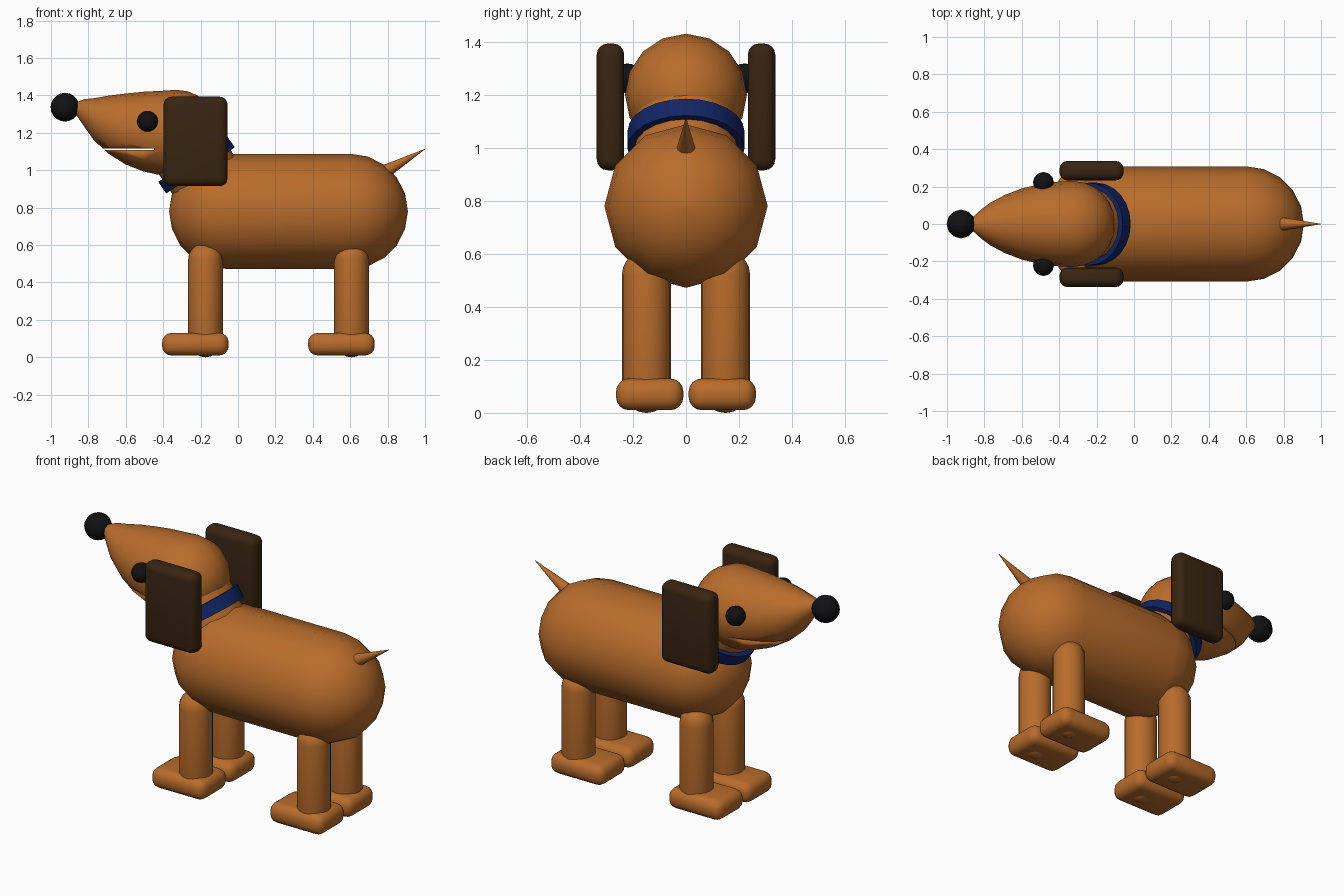
import bpy, bmesh, math
from mathutils import Vector, Matrix

if "Cube" in bpy.data.objects:
    bpy.data.objects.remove(bpy.data.objects["Cube"])


def material(name, rgb):
    m = bpy.data.materials.new(name)
    m.diffuse_color = (*rgb, 1)
    m.use_nodes = True
    m.node_tree.nodes["Principled BSDF"].inputs["Base Color"].default_value = m.diffuse_color
    return m


FUR = material("fur", (0.48, 0.15, 0.025))
EAR = material("dark_fur", (0.04, 0.018, 0.006))
BLACK = material("black", (0.006, 0.006, 0.007))
BLUE = material("blue", (0.006, 0.018, 0.13))


def finish(name, bm, mat, angle=50):
    bmesh.ops.recalc_face_normals(bm, faces=bm.faces)
    me = bpy.data.meshes.new(name)
    bm.to_mesh(me)
    bm.free()
    me.materials.append(mat)
    ob = bpy.data.objects.new(name, me)
    bpy.context.collection.objects.link(ob)
    bpy.ops.object.select_all(action='DESELECT')
    ob.select_set(True)
    bpy.context.view_layer.objects.active = ob
    bpy.ops.object.shade_smooth_by_angle(angle=math.radians(angle))
    return ob


def loft(name, rings, mat, n=16):
    """Skin closed rings; each ring is (centre, axis, radius)."""
    bm = bmesh.new()
    loops = []
    for c, axis, r in rings:
        q = Vector(axis).to_track_quat('Z', 'Y')
        loops.append([bm.verts.new(Vector(c) + q @ Vector(
            (r * math.cos(2 * math.pi * i / n), r * math.sin(2 * math.pi * i / n), 0)))
            for i in range(n)])
    for a, b in zip(loops, loops[1:]):
        for i in range(n):
            bm.faces.new((a[i], a[(i + 1) % n], b[(i + 1) % n], b[i]))
    bm.faces.new(loops[0])
    bm.faces.new(loops[-1])
    return finish(name, bm, mat)


def capsule(name, p0, p1, r, mat, n=16, steps=5):
    """Cylinder from p0 to p1 with a half ball on each end."""
    p0, p1 = Vector(p0), Vector(p1)
    d = (p1 - p0).normalized()
    rings = []
    for p, s in ((p0, -1), (p1, 1)):
        for k in range(steps + 1):
            a = math.pi / 2 * k / steps
            if s < 0:
                a = math.pi / 2 - a
            rings.append((p + d * (s * r * math.sin(a)), d, max(r * math.cos(a), 0.003)))
    return loft(name, rings, mat, n)


def tube(name, p0, p1, r0, r1, mat, n=20):
    d = Vector(p1) - Vector(p0)
    return loft(name, [(p0, d, r0), (p1, d, r1)], mat, n)


def box(name, lo, hi, mat, bevel=0.0):
    lo, hi = Vector(lo), Vector(hi)
    bm = bmesh.new()
    bmesh.ops.create_cube(bm, size=1, matrix=Matrix.Translation((lo + hi) / 2)
                          @ Matrix.Diagonal((*(hi - lo), 1)))
    if bevel:
        bmesh.ops.bevel(bm, geom=bm.edges[:], offset=bevel, segments=4,
                        profile=0.5, affect='EDGES')
    return finish(name, bm, mat)


def ball(name, c, r, mat):
    bm = bmesh.new()
    bmesh.ops.create_uvsphere(bm, u_segments=12, v_segments=10, radius=r,
                              matrix=Matrix.Translation(c))
    return finish(name, bm, mat)


# Body
capsule("body", (-0.06, 0, 0.78), (0.6, 0, 0.78), 0.308, FUR, n=12)

# Head: tapered snout flowing into a round back
X = (1, 0, 0)
snout = [(-0.875, 1.335, 0.025), (-0.82, 1.305, 0.075), (-0.77, 1.272, 0.113),
         (-0.69, 1.243, 0.156), (-0.6, 1.22, 0.19), (-0.5, 1.206, 0.214), (-0.4, 1.198, 0.227)]
rings = [((x, 0, z), X, r) for x, z, r in snout]
for k in range(7):
    a = math.pi / 2 * k / 6
    rings.append(((-0.33 + 0.23 * math.sin(a), 0, 1.2), X, max(0.23 * math.cos(a), 0.003)))
head = loft("head", rings, FUR, 16)

# Mouth slit
slit = box("mouth_cutter", (-0.95, -0.4, 1.108), (-0.45, 0.4, 1.115), FUR)
slit.hide_render = True
slit.hide_viewport = True
cut = head.modifiers.new("mouth", 'BOOLEAN')
cut.operation = 'DIFFERENCE'
cut.solver = 'EXACT'
cut.object = slit

# Neck and collar along a tilted axis
axis = Vector((-0.56, 0, 0.83)).normalized()
mid = Vector((-0.222, 0, 1.03))
tube("neck", mid - axis * 0.2, mid + axis * 0.12, 0.195, 0.195, FUR)
tube("collar", mid - axis * 0.038, mid + axis * 0.038, 0.221, 0.221, BLUE, 24)

# Nose and tail
ball("nose", (-0.925, 0, 1.337), 0.077, BLACK)
tube("tail", (0.79, 0, 0.995), (1.0, 0, 1.113), 0.036, 0.001, FUR, 12)

# Paired parts
for side, s in (("left", -1), ("right", 1)):
    ball(f"{side}_eye", (-0.484, s * 0.222, 1.262), 0.056, BLACK)
    ys = sorted((s * 0.233, s * 0.337))
    box(f"{side}_ear", (-0.398, ys[0], 0.915), (-0.056, ys[1], 1.393), EAR, 0.042)
    for end, x in (("front", -0.174), ("rear", 0.607)):
        y = s * 0.149
        capsule(f"{end}_{side}_leg", (x, y, 0.093), (x, y, 0.52), 0.093, FUR)
        px, py = x - 0.054, s * 0.137
        box(f"{end}_{side}_paw", (px - 0.178, py - 0.127, 0.01),
            (px + 0.178, py + 0.127, 0.13), FUR, 0.05)
